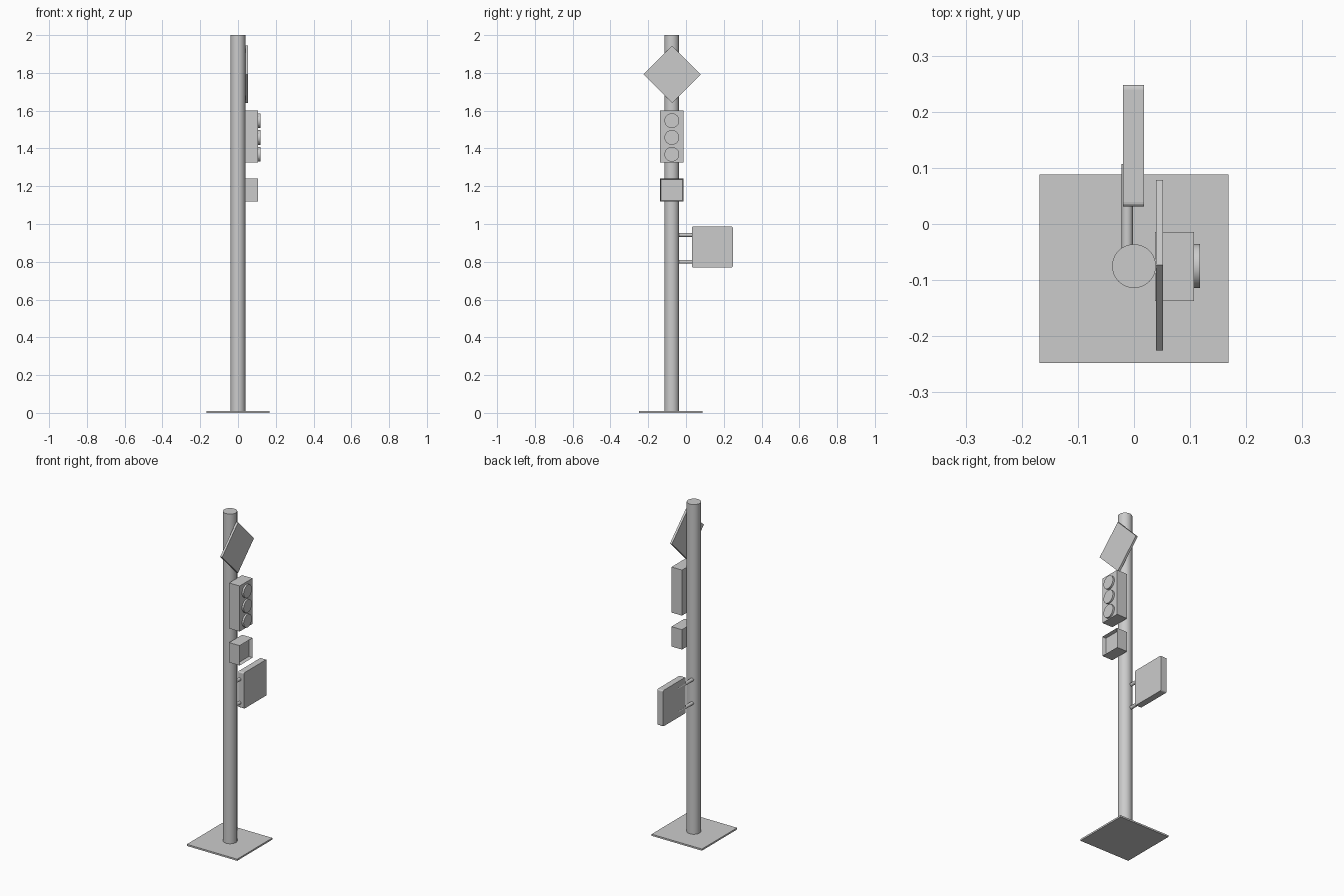
import bpy, bmesh, math
from mathutils import Matrix

if "Cube" in bpy.data.objects:
    bpy.data.objects.remove(bpy.data.objects["Cube"])

POLE_Y = -0.075


def box(name, lo, hi, bevel_x=0):
    """Box between two corners; bevel_x rounds the edges running along x."""
    bm = bmesh.new()
    size = [h - l for l, h in zip(lo, hi)]
    mid = [(h + l) / 2 for l, h in zip(lo, hi)]
    bmesh.ops.create_cube(bm, size=1)
    bmesh.ops.scale(bm, vec=size, verts=bm.verts)
    if bevel_x:
        edges = [e for e in bm.edges
                 if abs(e.verts[0].co.x - e.verts[1].co.x) > 1e-5]
        bmesh.ops.bevel(bm, geom=edges, offset=bevel_x, segments=4,
                        profile=0.5, affect='EDGES')
    return finish(bm, name, mid)


def finish(bm, name, loc):
    bmesh.ops.recalc_face_normals(bm, faces=bm.faces)
    me = bpy.data.meshes.new(name)
    bm.to_mesh(me)
    bm.free()
    ob = bpy.data.objects.new(name, me)
    ob.location = loc
    bpy.context.collection.objects.link(ob)
    return ob


def cylinder(name, loc, radius, depth, axis='Z', sides=48):
    """Smooth-sided cylinder centred on loc, along z, x or y."""
    bm = bmesh.new()
    rot = {'Z': Matrix(), 'X': Matrix.Rotation(math.pi / 2, 4, 'Y'),
           'Y': Matrix.Rotation(math.pi / 2, 4, 'X')}[axis]
    bmesh.ops.create_cone(bm, cap_ends=True, segments=sides, radius1=radius,
                          radius2=radius, depth=depth, matrix=rot)
    for f in bm.faces:
        f.smooth = len(f.verts) == 4
    for e in bm.edges:
        e.smooth = all(f.smooth for f in e.link_faces)
    return finish(bm, name, loc)


# Base and pole
box("base_plate", (-0.168, -0.248, 0), (0.168, 0.088, 0.01))
cylinder("pole", (0, POLE_Y, 1.005), 0.039, 1.99)

# Diamond warning sign
side = 0.152 * math.sqrt(2) / 2
sign = box("diamond_sign", (0.039, -side, -side), (0.052, side, side))
sign.location = (0.0455, -0.0735, 1.792)
sign.rotation_euler.x = math.pi / 4

# Traffic signal with three lenses
box("signal_housing", (0.037, -0.137, 1.325), (0.107, -0.014, 1.60))
for i, z in enumerate((1.369, 1.458, 1.547)):
    cylinder(f"signal_lens_{i + 1}", (0.11, POLE_Y, z), 0.039, 0.016, 'X')

# Pedestrian signal with a recessed face
ped = box("pedestrian_signal", (0.037, -0.137, 1.12), (0.107, -0.014, 1.24))
bm = bmesh.new()
bm.from_mesh(ped.data)
bm.normal_update()
front = [f for f in bm.faces if f.normal.x > 0.9]
bmesh.ops.inset_region(bm, faces=front, thickness=0.007)
bmesh.ops.translate(bm, vec=(-0.02, 0, 0), verts=front[0].verts)
bm.to_mesh(ped.data)
bm.free()

# Side sign held by two bracket rods
box("side_sign", (-0.02, 0.031, 0.77), (0.018, 0.248, 0.987), bevel_x=0.008)
for i, z in enumerate((0.80, 0.942)):
    cylinder(f"bracket_{i + 1}", (-0.012, 0.024, z), 0.01, 0.166, 'Y', 24)
